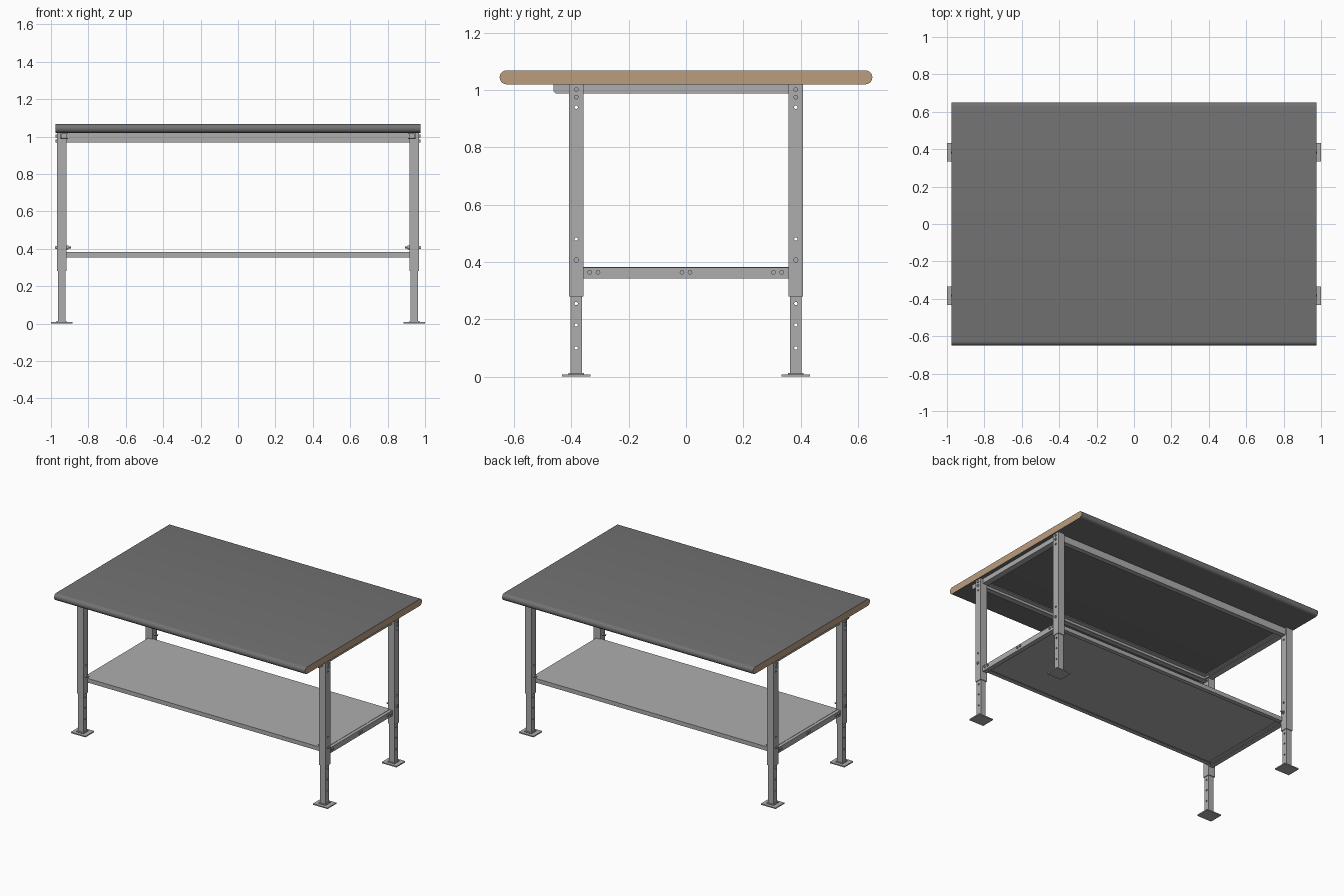
import bpy, bmesh, math
from mathutils import Matrix, Vector

if "Cube" in bpy.data.objects:
    bpy.data.objects.remove(bpy.data.objects["Cube"])


def material(name, rgb):
    m = bpy.data.materials.new(name)
    m.diffuse_color = (*rgb, 1)
    m.use_nodes = True
    m.node_tree.nodes["Principled BSDF"].inputs["Base Color"].default_value = m.diffuse_color
    return m


STEEL = material("grey steel", (0.42, 0.42, 0.42))
DARK = material("dark grey laminate", (0.17, 0.17, 0.17))
WOOD = material("tan board core", (0.50, 0.34, 0.21))


def finish(name, bm, mats=(STEEL,), smooth=False):
    bmesh.ops.recalc_face_normals(bm, faces=bm.faces[:])
    me = bpy.data.meshes.new(name)
    bm.to_mesh(me)
    bm.free()
    ob = bpy.data.objects.new(name, me)
    bpy.context.collection.objects.link(ob)
    for m in mats:
        me.materials.append(m)
    if smooth:
        bpy.ops.object.select_all(action='DESELECT')
        ob.select_set(True)
        bpy.context.view_layer.objects.active = ob
        bpy.ops.object.shade_smooth_by_angle(angle=math.radians(35))
    return ob


def add_box(bm, x0, x1, y0, y1, z0, z1):
    mat = (Matrix.Translation(((x0 + x1) / 2, (y0 + y1) / 2, (z0 + z1) / 2))
           @ Matrix.Diagonal((x1 - x0, y1 - y0, z1 - z0, 1)))
    bmesh.ops.create_cube(bm, size=1, matrix=mat)


def add_rod(bm, centre, radius, length, sides=12):
    """Cylinder along x."""
    bmesh.ops.create_cone(bm, cap_ends=True, segments=sides, radius1=radius, radius2=radius,
                          depth=length, matrix=Matrix.Translation(centre) @ Matrix.Rotation(math.pi / 2, 4, 'Y'))


def extrude(bm, points, offset):
    face = bm.faces.new([bm.verts.new(p) for p in points])
    new = bmesh.ops.extrude_face_region(bm, geom=[face])["geom"]
    bmesh.ops.translate(bm, verts=[v for v in new if isinstance(v, bmesh.types.BMVert)], vec=Vector(offset))


def channel(depth, z0, z1, t=0.006):
    """C profile, back at 0, flanges reaching to -depth."""
    return [(0, z0), (0, z1), (-depth, z1), (-depth, z1 - t), (-t, z1 - t),
            (-t, z0 + t), (-depth, z0 + t), (-depth, z0)]


def tube(bm, cx, cy, w, z0, z1, t=0.005):
    """Square tube standing on z0, open at both ends."""
    rings = []
    for h in (w / 2, w / 2 - t):
        for z in (z0, z1):
            rings.append([bm.verts.new((cx + a * h, cy + b * h, z))
                          for a, b in ((-1, -1), (1, -1), (1, 1), (-1, 1))])
    ob, ot, ib, it = rings
    for r, s in ((ob, ot), (ot, it), (it, ib), (ib, ob)):
        for i in range(4):
            j = (i + 1) % 4
            bm.faces.new((r[i], r[j], s[j], s[i]))


def punch(ob, cy, heights):
    """Drill round holes through a part along x."""
    bm = bmesh.new()
    for z in heights:
        add_rod(bm, (0, cy, z), 0.006, 2.4, 10)
    cutter = finish("hole_cutter", bm)
    mod = ob.modifiers.new("holes", 'BOOLEAN')
    mod.operation, mod.solver, mod.object = 'DIFFERENCE', 'EXACT', cutter
    bpy.context.view_layer.update()
    me = bpy.data.meshes.new_from_object(ob.evaluated_get(bpy.context.evaluated_depsgraph_get()))
    ob.modifiers.clear()
    ob.data = me
    bpy.data.objects.remove(cutter)


LX, LY = 0.943, 0.383

# Tabletop: bullnose front and back, bare board at the ends
W, R, Z0, Z1 = 0.65, 0.023, 1.02, 1.068
outline = []
for cy, cz, start in ((W - R, Z1 - R, 0), (-W + R, Z1 - R, 90), (-W + R, Z0 + R, 180), (W - R, Z0 + R, 270)):
    for k in range(7):
        a = math.radians(start + 15 * k)
        outline.append((-0.977, cy + R * math.cos(a), cz + R * math.sin(a)))
bm = bmesh.new()
extrude(bm, outline, (1.954, 0, 0))
bm.normal_update()
for f in bm.faces:
    f.material_index = 1 if abs(f.normal.x) > 0.9 else 0
finish("tabletop", bm, (DARK, WOOD), smooth=True)

# Legs: outer sleeve, telescoping inner leg and foot plate
for sx, side in ((-1, "left"), (1, "right")):
    for sy, end in ((-1, "front"), (1, "back")):
        tag = f"{end}_{side}"
        x, y = sx * LX, sy * LY
        bm = bmesh.new()
        tube(bm, x, y, 0.052, 0.28, 1.02)
        punch(finish("upper_leg_" + tag, bm), y, (0.48, 0.94))
        bm = bmesh.new()
        tube(bm, x, y, 0.041, 0.008, 0.40)
        punch(finish("lower_leg_" + tag, bm), y, (0.10, 0.18, 0.255))
        bm = bmesh.new()
        add_box(bm, x - 0.057, x + 0.057, y - 0.049, y + 0.049, 0, 0.008)
        add_box(bm, x - 0.027, x + 0.027, y - 0.027, y + 0.027, 0.008, 0.013)
        finish("foot_plate_" + tag, bm)
        # Height lock bolt with nut, and rail bolts at the top
        bm = bmesh.new()
        add_rod(bm, (sx * 0.935, y, 0.407), 0.005, 0.085)
        for bx, z, r, l in ((0.972, 0.407, 0.009, 0.008), (0.912, 0.407, 0.010, 0.010),
                            (0.972, 0.975, 0.008, 0.008), (0.972, 1.002, 0.008, 0.008)):
            add_rod(bm, (sx * bx, y, z), r, l)
        finish("leg_bolts_" + tag, bm, smooth=True)

# Side top rails: channels overhanging the front, with a clipped lower tip
for sx, side in ((-1, "left"), (1, "right")):
    bm = bmesh.new()
    xo, xi = sx * 0.950, sx * 0.908
    web = [(xo, 0.36, 1.02), (xo, -0.463, 1.02), (xo, -0.463, 0.996), (xo, -0.453, 0.987), (xo, 0.36, 0.987)]
    extrude(bm, web, (-sx * 0.006, 0, 0))
    add_box(bm, min(xo, xi), max(xo, xi), -0.463, 0.36, 1.014, 1.02)
    add_box(bm, min(xo, xi), max(xo, xi), -0.453, 0.36, 0.987, 0.993)
    finish("top_side_rail_" + side, bm)

    # Shelf side rails with their bolts
    bm = bmesh.new()
    extrude(bm, [(sx * (0.952 + d), -0.357, z) for d, z in channel(0.032, 0.342, 0.380)], (0, 0.714, 0))
    finish("shelf_side_rail_" + side, bm)
    bm = bmesh.new()
    for y in (-0.336, -0.307, -0.014, 0.014, 0.305, 0.334):
        add_rod(bm, (sx * 0.953, y, 0.364), 0.008, 0.012)
    finish("shelf_bolts_" + side, bm, smooth=True)

# Long top rails between the legs
for sy, end in ((-1, "front"), (1, "back")):
    bm = bmesh.new()
    extrude(bm, [(-0.918, sy * (0.400 + d), z) for d, z in channel(0.035, 0.968, 1.016)], (1.836, 0, 0))
    finish("top_long_rail_" + end, bm)

# Shelf: folded sheet with front and back lips
bm = bmesh.new()
add_box(bm, -0.93, 0.93, -0.365, 0.365, 0.376, 0.382)
for sy in (-1, 1):
    y0, y1, y2 = sy * 0.365, sy * 0.359, sy * 0.335
    add_box(bm, -0.918, 0.918, min(y0, y1), max(y0, y1), 0.353, 0.376)
    add_box(bm, -0.918, 0.918, min(y1, y2), max(y1, y2), 0.353, 0.358)
finish("shelf", bm)
